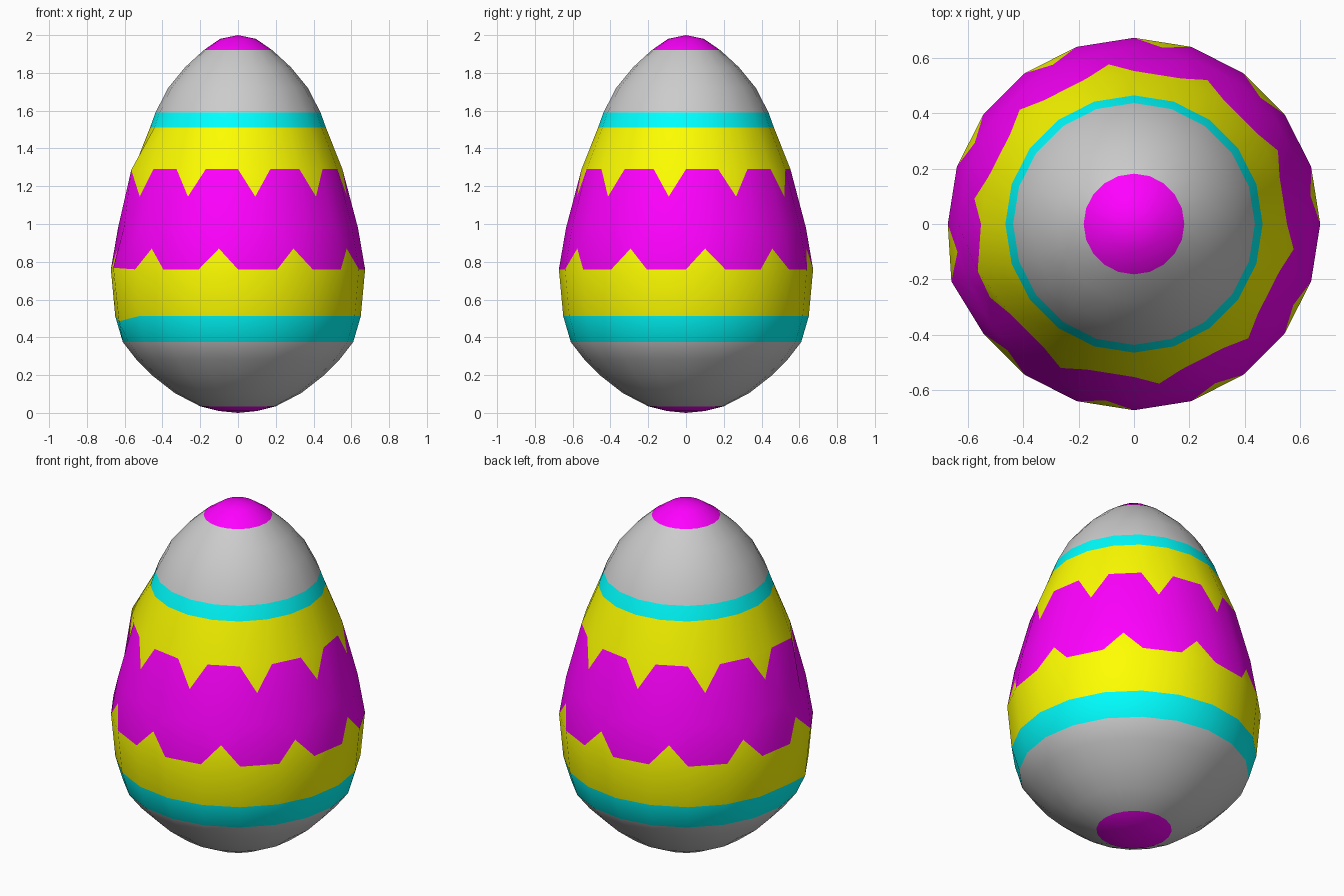
import bpy, bmesh
from math import cos, sin, pi

if "Cube" in bpy.data.objects:
    bpy.data.objects.remove(bpy.data.objects["Cube"])

SIDES = 20

# Paints: grey, magenta, cyan, yellow
paints = {"grey": (0.8, 0.8, 0.8, 1), "magenta": (1, 0, 1, 1),
          "cyan": (0, 1, 1, 1), "yellow": (1, 1, 0, 1)}
GREY, MAGENTA, CYAN, YELLOW = range(4)

# Profile from bottom to top: radius, height, colour of the band above it
profile = [(0.10, 0.01, MAGENTA), (0.20, 0.035, GREY), (0.335, 0.105, GREY),
           (0.45, 0.195, GREY), (0.54, 0.285, GREY), (0.61, 0.375, CYAN),
           (0.65, 0.512, YELLOW), (0.673, 0.76, MAGENTA),
           (0.635, 0.98, MAGENTA), (0.553, 1.29, YELLOW),
           (0.465, 1.512, CYAN), (0.437, 1.59, GREY), (0.37, 1.72, GREY),
           (0.28, 1.83, GREY), (0.182, 1.92, MAGENTA), (0.095, 1.98, MAGENTA)]
LOW_ZIG, HIGH_ZIG = 7, 8

bm = bmesh.new()
rings = []
for r, z, _ in profile:
    rings.append([bm.verts.new((r * cos(2 * pi * j / SIDES),
                                r * sin(2 * pi * j / SIDES), z))
                  for j in range(SIDES)])


def face(colour, *verts):
    f = bm.faces.new(verts)
    f.material_index = colour
    f.smooth = True


def tooth(a, b, c, d, height):
    """Yellow tooth on edge a-b, pointing into a magenta panel a, b, c, d."""
    t = (height - a.co.z) / (d.co.z - a.co.z)
    tip = bm.verts.new(((a.co + b.co) / 2).lerp((c.co + d.co) / 2, t))
    face(YELLOW, a, b, tip)
    for p, q in ((b, c), (c, d), (d, a)):
        face(MAGENTA, p, q, tip)


# Shell bands, with zigzag teeth above and below the magenta belt
for i in range(len(rings) - 1):
    for j in range(SIDES):
        k = (j + 1) % SIDES
        a, b, c, d = rings[i][j], rings[i][k], rings[i + 1][k], rings[i + 1][j]
        if i == LOW_ZIG and j % 2 == 0:
            tooth(a, b, c, d, 0.87)
        elif i == HIGH_ZIG and j % 2 == 1:
            tooth(c, d, a, b, 1.145)
        else:
            face(profile[i][2], a, b, c, d)

# Pole caps
bottom, top = bm.verts.new((0, 0, 0)), bm.verts.new((0, 0, 2))
for j in range(SIDES):
    k = (j + 1) % SIDES
    face(MAGENTA, rings[0][k], rings[0][j], bottom)
    face(MAGENTA, rings[-1][j], rings[-1][k], top)

# Slight bulge in the seam column on the left
for ring, x, z in ((6, -0.63, 0.485), (7, -0.66, 0.768), (9, -0.565, 1.287)):
    v = rings[ring][11]
    v.co.x, v.co.z = x, z

bmesh.ops.recalc_face_normals(bm, faces=bm.faces)
mesh = bpy.data.meshes.new("painted_egg")
bm.to_mesh(mesh)
bm.free()
for name, rgba in paints.items():
    m = bpy.data.materials.new(name)
    m.diffuse_color = rgba
    m.use_nodes = True
    m.node_tree.nodes["Principled BSDF"].inputs["Base Color"].default_value = m.diffuse_color
    mesh.materials.append(m)
egg = bpy.data.objects.new("painted_egg", mesh)
bpy.context.collection.objects.link(egg)
